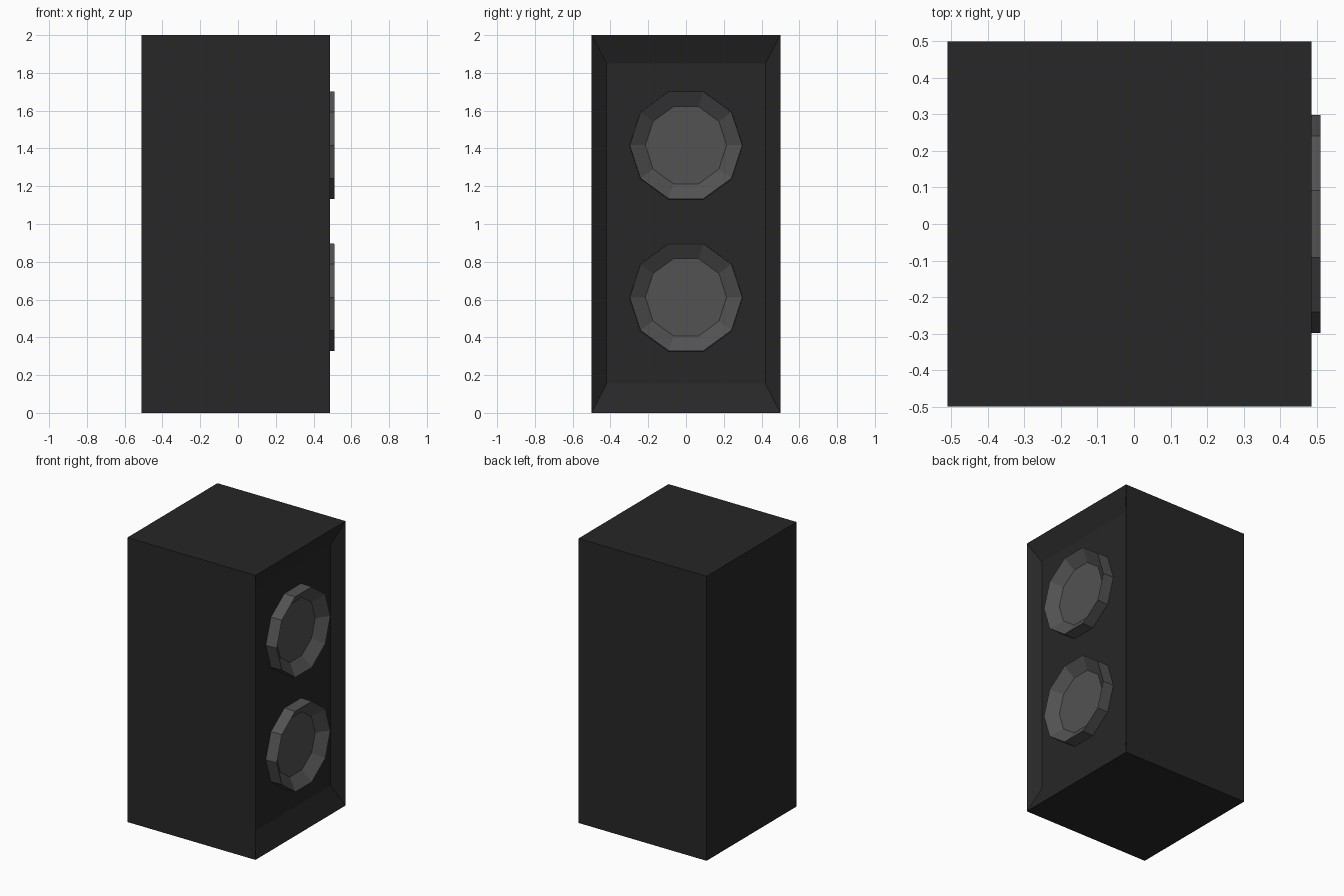
import bpy, bmesh, math

if "Cube" in bpy.data.objects:
    bpy.data.objects.remove(bpy.data.objects["Cube"])


def material(name, grey):
    m = bpy.data.materials.new(name)
    m.diffuse_color = (grey, grey, grey, 1)
    m.use_nodes = True
    m.node_tree.nodes["Principled BSDF"].inputs["Base Color"].default_value = m.diffuse_color
    return m


def finish(bm, name, mat):
    me = bpy.data.meshes.new(name)
    bm.to_mesh(me)
    bm.free()
    ob = bpy.data.objects.new(name, me)
    me.materials.append(mat)
    bpy.context.collection.objects.link(ob)
    return ob


def loft(bm, rings):
    """Join successive rings of points with quads, returning the vertex rings."""
    loops = [[bm.verts.new(p) for p in r] for r in rings]
    for a, b in zip(loops, loops[1:]):
        n = len(a)
        for i in range(n):
            j = (i + 1) % n
            bm.faces.new((a[i], a[j], b[j], b[i]))
    return loops


def rect(x, half, z0, z1):
    return [(x, -half, z0), (x, half, z0), (x, half, z1), (x, -half, z1)]


def circle(x, r, z, n=10):
    return [(x, r * math.cos(i * math.tau / n), z + r * math.sin(i * math.tau / n))
            for i in range(n)]


cabinet_mat = material("cabinet_black", 0.02)
cone_mat = material("cone_grey", 0.085)

# Cabinet with bevelled, recessed baffle on the +x side
bm = bmesh.new()
loops = loft(bm, [rect(-0.51, 0.5, 0, 2), rect(0.486, 0.5, 0, 2),
                  rect(0.426, 0.42, 0.155, 1.85)])
bm.faces.new(loops[0][::-1])
bm.faces.new(loops[-1])
finish(bm, "cabinet", cabinet_mat)

# Two ten-sided drivers: outer wall, sloping cone, flat centre
for name, z in (("upper_driver", 1.417), ("lower_driver", 0.612)):
    bm = bmesh.new()
    loops = loft(bm, [circle(0.426, 0.3, z - 0.001), circle(0.51, 0.298, z),
                      circle(0.45, 0.215, z)])
    bm.faces.new(loops[-1])
    finish(bm, name, cone_mat)
